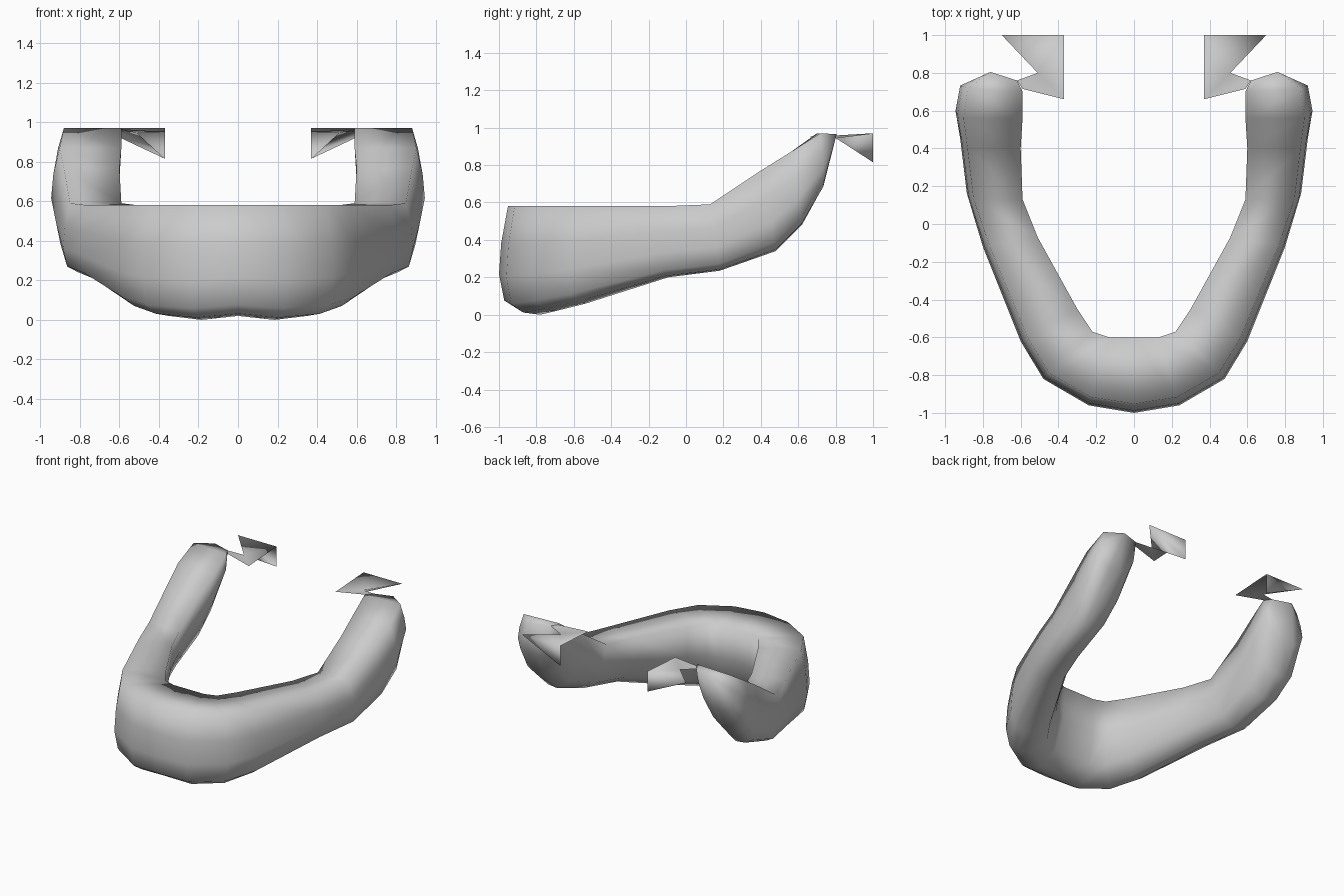
import bpy
import bmesh
from mathutils import Vector, Matrix

cube = bpy.data.objects.get("Cube")
if cube:
    bpy.data.objects.remove(cube, do_unlink=True)

grey = bpy.data.materials.new("plain_grey")
grey.use_nodes = True
colour = (0.6, 0.6, 0.6, 1)
grey.diffuse_color = colour
grey.node_tree.nodes["Principled BSDF"].inputs["Base Color"].default_value = colour


def finish(bm, name):
    """Mirror the half across x, weld it and make a smooth object."""
    bmesh.ops.mirror(bm, geom=bm.verts[:] + bm.edges[:] + bm.faces[:],
                     matrix=Matrix.Identity(4), merge_dist=0.001, axis="X")
    bmesh.ops.recalc_face_normals(bm, faces=bm.faces[:])
    mesh = bpy.data.meshes.new(name)
    bm.to_mesh(mesh)
    bm.free()
    mesh.materials.append(grey)
    mesh.polygons.foreach_set("use_smooth", [True] * len(mesh.polygons))
    obj = bpy.data.objects.new(name, mesh)
    bpy.context.collection.objects.link(obj)
    return obj


# Cross-section: (inner to outer fraction, bottom to top fraction)
profile = [(0, 1), (0.88, 1), (0.97, 0.65), (1, 0.35), (0.93, 0.1),
           (0.75, 0.02), (0.5, 0), (0.2, 0.17), (0.03, 0.55)]

# Stations: outer x, outer y, inner x, inner y, top z, bottom z, bottom y shift
stations = [
    (0, -1.0, 0, -0.6, 0.58, 0.02, 0),
    (0.24, -0.96, 0.13, -0.6, 0.58, 0.0, 0),
    (0.48, -0.82, 0.22, -0.57, 0.58, 0.02, 0),
    (0.60, -0.62, 0.30, -0.45, 0.58, 0.06, 0),
    (0.80, -0.12, 0.51, -0.07, 0.58, 0.20, 0),
    (0.885, 0.13, 0.59, 0.13, 0.59, 0.235, 0.05),
    (0.92, 0.40, 0.60, 0.40, 0.77, 0.34, 0.08),
    (0.945, 0.56, 0.59, 0.56, 0.87, 0.48, 0.06),
    (0.92, 0.72, 0.59, 0.70, 0.97, 0.68, 0.02),
]

# Curved band: a tube swept through the stations
bm = bmesh.new()
rings = []
for ox, oy, ix, iy, top, low, shift in stations:
    ring = []
    for t, h in profile:
        p = Vector((ix, iy, 0)).lerp(Vector((ox, oy, 0)), t)
        p.y += shift * (1 - h)
        p.z = low + (top - low) * h
        ring.append(bm.verts.new(p))
    rings.append(ring)
n = len(profile)
for a, b in zip(rings, rings[1:]):
    for i in range(n):
        j = (i + 1) % n
        bm.faces.new((a[i], a[j], b[j], b[i]))

# Wedge-shaped rear end, closing on a top edge
last = rings[-1]
inner_tip = bm.verts.new((0.62, 0.76, 0.965))
outer_tip = bm.verts.new((0.76, 0.805, 0.965))
bm.faces.new((last[0], last[1], outer_tip, inner_tip))
for i in range(1, 6):
    bm.faces.new((last[i], last[i + 1], outer_tip))
bm.faces.new((last[6], inner_tip, outer_tip))
for i in range(6, n):
    bm.faces.new((last[i], last[(i + 1) % n], inner_tip))
finish(bm, "curved_band")

# Folded tips that turn inward behind the ends
bm = bmesh.new()
points = {
    "joint": (0.62, 0.76, 0.965), "front": (0.59, 0.715, 0.965),
    "inner": (0.37, 0.66, 0.95), "fold": (0.51, 0.80, 0.945),
    "low": (0.37, 1.0, 0.815), "corner": (0.37, 1.0, 0.97),
    "outer": (0.70, 1.0, 0.97),
}
v = {key: bm.verts.new(p) for key, p in points.items()}
for names in ("corner outer fold", "outer low fold", "inner corner fold",
              "corner low outer", "joint front inner", "joint inner fold"):
    bm.faces.new([v[k] for k in names.split()])
finish(bm, "folded_tips")
